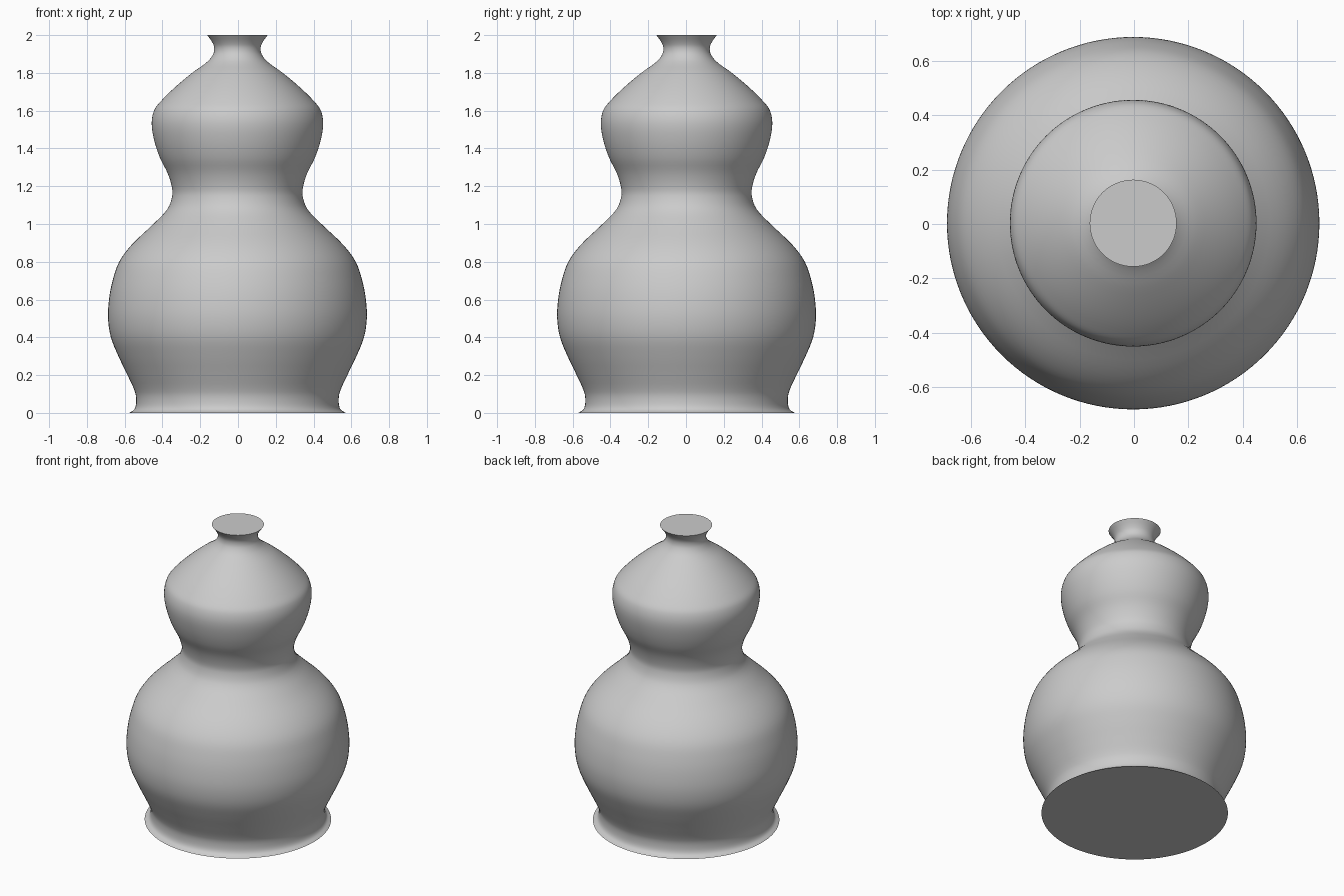
import bpy, bmesh, math
from mathutils import Vector
from mathutils.geometry import interpolate_bezier

if "Cube" in bpy.data.objects:
    bpy.data.objects.remove(bpy.data.objects["Cube"])

SEGMENTS = 128

# Half profile (radius, height) from the foot to the rim
profile = [Vector((r, z, 0)) for r, z in [
    (0.573, 0.0), (0.545, 0.02), (0.536, 0.06), (0.542, 0.11), (0.582, 0.2),
    (0.63, 0.3), (0.67, 0.4), (0.685, 0.5), (0.68, 0.6), (0.661, 0.7),
    (0.626, 0.8), (0.56, 0.89), (0.445, 1.0), (0.37, 1.08), (0.345, 1.15),
    (0.348, 1.2), (0.37, 1.27), (0.41, 1.35), (0.44, 1.44), (0.454, 1.53),
    (0.442, 1.6), (0.41, 1.645), (0.335, 1.72), (0.24, 1.8), (0.158, 1.86),
    (0.128, 1.9), (0.123, 1.935), (0.135, 1.965), (0.16, 2.0)]]


def smooth_path(pts, steps=4):
    """Rounded curve through all points."""
    n = len(pts)
    tans = []
    for i in range(n):
        a, b = pts[max(i - 1, 0)], pts[min(i + 1, n - 1)]
        tans.append((b - a).normalized())
    out = [pts[0]]
    for i in range(n - 1):
        p, q = pts[i], pts[i + 1]
        d = (q - p).length / 3
        out += interpolate_bezier(p, p + tans[i] * d, q - tans[i + 1] * d, q, steps + 1)[1:]
    return out


# Gourd-shaped body: rings lofted along the profile, flat top and bottom caps
bm = bmesh.new()
rings = []
for p in smooth_path(profile):
    rings.append([bm.verts.new((p.x * math.cos(2 * math.pi * k / SEGMENTS) - 0.003,
                                p.x * math.sin(2 * math.pi * k / SEGMENTS) + 0.003,
                                p.y)) for k in range(SEGMENTS)])
for low, high in zip(rings, rings[1:]):
    for k in range(SEGMENTS):
        j = (k + 1) % SEGMENTS
        bm.faces.new((low[k], low[j], high[j], high[k]))
bm.faces.new(rings[0][::-1])
bm.faces.new(rings[-1])

mesh = bpy.data.meshes.new("gourd_vase")
bm.to_mesh(mesh)
bm.free()
vase = bpy.data.objects.new("gourd_vase", mesh)
bpy.context.collection.objects.link(vase)

# Smooth sides, crisp cap edges
bpy.context.view_layer.objects.active = vase
vase.select_set(True)
bpy.ops.object.shade_smooth_by_angle(angle=math.radians(40))
